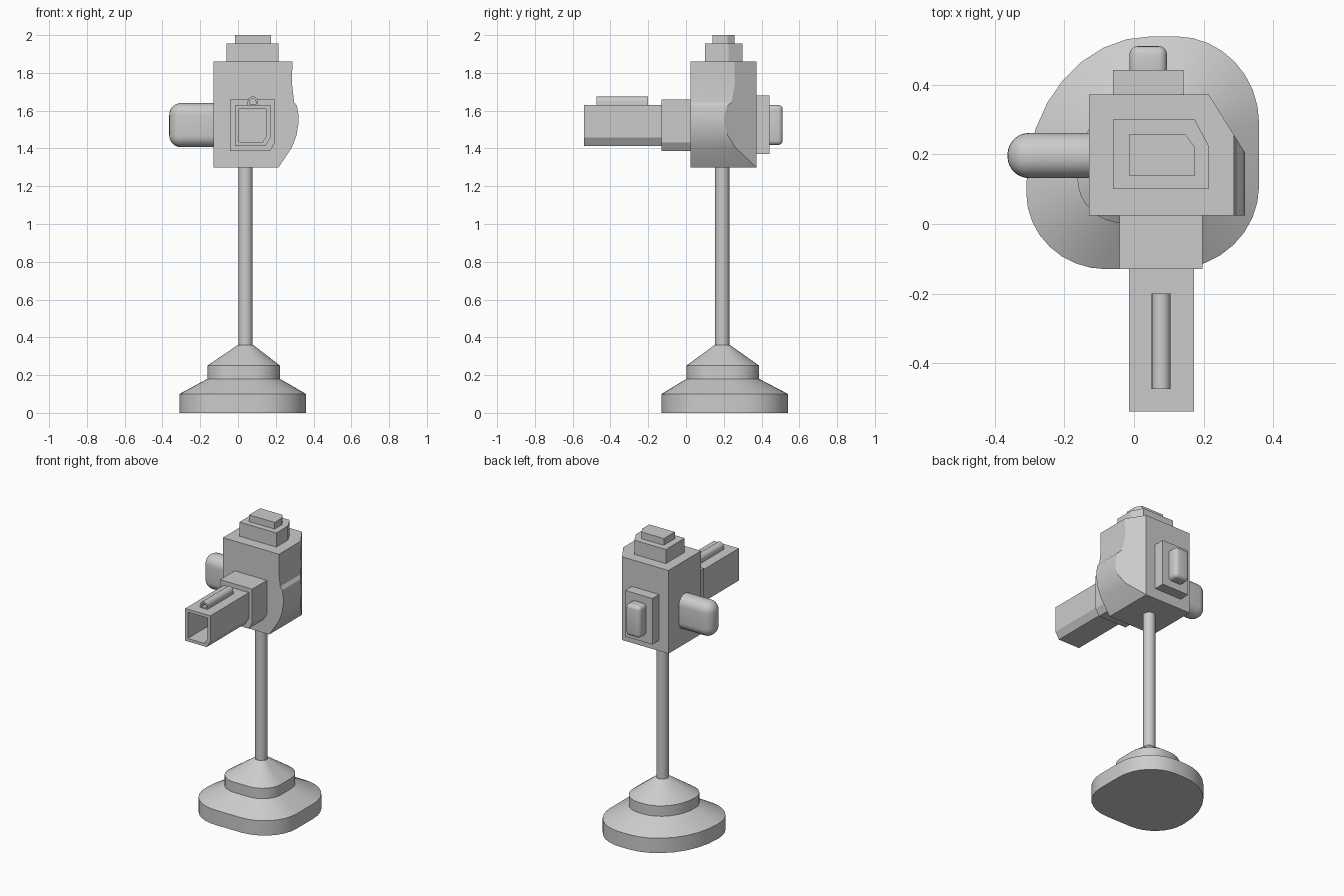
import bpy, bmesh, math
from mathutils import Vector

if "Cube" in bpy.data.objects:
    bpy.data.objects.remove(bpy.data.objects["Cube"])


def finish(name, bm, smooth=False):
    bmesh.ops.recalc_face_normals(bm, faces=bm.faces)
    me = bpy.data.meshes.new(name)
    bm.to_mesh(me)
    bm.free()
    ob = bpy.data.objects.new(name, me)
    bpy.context.collection.objects.link(ob)
    if smooth:
        bpy.ops.object.select_all(action='DESELECT')
        ob.select_set(True)
        bpy.context.view_layer.objects.active = ob
        bpy.ops.object.shade_smooth_by_angle(angle=math.radians(25))
    return ob


def loft(rings):
    """Skin equal-length rings of 3D points and cap both ends."""
    bm = bmesh.new()
    vs = [[bm.verts.new(p) for p in r] for r in rings]
    n = len(rings[0])
    for a, b in zip(vs, vs[1:]):
        for i in range(n):
            j = (i + 1) % n
            bm.faces.new((a[i], a[j], b[j], b[i]))
    bm.faces.new(vs[0])
    bm.faces.new(vs[-1])
    return bm


def along_y(profile, y):
    return [(x, y, z) for x, z in profile]


def along_z(profile, z):
    return [(x, y, z) for x, y in profile]


def clipped(x0, x1, y0, y1, cx, cy, top):
    """Rectangle with one clipped corner on the right (top or bottom)."""
    if top:
        return [(x0, y0), (x1, y0), (x1, y1 - cy), (x1 - cx, y1), (x0, y1)]
    return [(x0, y0), (x1 - cx, y0), (x1, y0 + cy), (x1, y1), (x0, y1)]


def rounded_box(name, lo, hi, r, segments=5):
    bm = bmesh.new()
    bmesh.ops.create_cube(bm, size=1)
    lo, hi = Vector(lo), Vector(hi)
    for v in bm.verts:
        v.co = (lo + hi) / 2 + v.co * (hi - lo)
    if r:
        bmesh.ops.bevel(bm, geom=bm.edges[:], offset=r, segments=segments,
                        profile=0.5, affect='EDGES')
    return finish(name, bm, bool(r))


# Stepped foot: uneven rounded square, repeated at shrinking sizes
def foot_outline(steps=9):
    half = 0.335
    corners = [(1, 1, .24, .25), (-1, 1, .36, .43), (-1, -1, .23, .22), (1, -1, .25, .24)]
    pts = []
    for k, (sx, sy, rx, ry) in enumerate(corners):
        for i in range(steps):
            a = math.pi / 2 * (k + i / (steps - 1))
            pts.append((sx * (half - rx) + rx * math.cos(a),
                        sy * (half - ry) + ry * math.sin(a)))
    return pts


outline = foot_outline()
foot_rings = []
for s, cx, cy, z in [(1, .025, .205, 0), (1, .025, .205, .1), (.575, .03, .195, .18),
                     (.575, .03, .195, .25), (.12, .04, .192, .36)]:
    foot_rings.append([(cx + s * x, cy + s * y, z) for x, y in outline])
finish("foot", loft(foot_rings), True)

# Pole
circle = [(.04 + .038 * math.cos(i * math.tau / 24), .192 + .038 * math.sin(i * math.tau / 24))
          for i in range(24)]
finish("pole", loft([along_z(circle, .35), along_z(circle, 1.32)]), True)

# Head: profile with bulging right cheek, back right corner sliced off
head = [(-.13, 1.3), (.215, 1.3), (.285, 1.405), (.31, 1.47), (.32, 1.53), (.32, 1.58),
        (.312, 1.625), (.297, 1.645), (.286, 1.74), (.288, 1.86), (-.13, 1.86)]
bm = loft([along_y(head, .025), along_y(head, .372)])
bmesh.ops.bisect_plane(bm, geom=bm.verts[:] + bm.edges[:] + bm.faces[:],
                       plane_co=(.2155, .372, 1.5), plane_no=(.117, .073, 0), clear_outer=True)
bmesh.ops.holes_fill(bm, edges=[e for e in bm.edges if e.is_boundary])
finish("head", bm, True)

# Stepped cap on top of the head
finish("cap_lower", loft([along_z(clipped(-.06, .215, .1, .3, .04, .075, True), z)
                          for z in (1.85, 1.955)]))
finish("cap_upper", loft([along_z(clipped(-.015, .175, .14, .257, .025, .037, True), z)
                          for z in (1.95, 2.0)]))

# Snout: collar and hollow barrel
collar = clipped(-.042, .197, 1.387, 1.66, .027, .045, False)
finish("snout_collar", loft([along_y(collar, .03), along_y(collar, -.13)]))
outer = clipped(-.015, .172, 1.413, 1.63, .027, .045, False)
inner = clipped(.004, .15, 1.433, 1.61, .02, .034, False)
finish("snout_barrel", loft([along_y(outer, -.12), along_y(outer, -.54),
                             along_y(inner, -.54), along_y(inner, -.2)]))


# Small arched tube on top of the barrel
def arch(r, base):
    pts = [(.078 + r * math.cos(i * math.pi / 10), 1.648 + r * math.sin(i * math.pi / 10))
           for i in range(11)]
    return [(.078 + r, base)] + pts + [(.078 - r, base)]


finish("barrel_rail", loft([along_y(arch(.027, 1.625), -.2), along_y(arch(.027, 1.625), -.475),
                            along_y(arch(.016, 1.636), -.475),
                            along_y(arch(.016, 1.636), -.25)]), True)

# Back plate with its button, and the side lobe
rounded_box("back_plate", (-.06, .36, 1.37), (.143, .443, 1.68), 0)
rounded_box("back_button", (-.013, .41, 1.418), (.095, .512, 1.63), .024, 4)
rounded_box("side_lobe", (-.364, .132, 1.407), (-.05, .262, 1.64), .062, 7)
